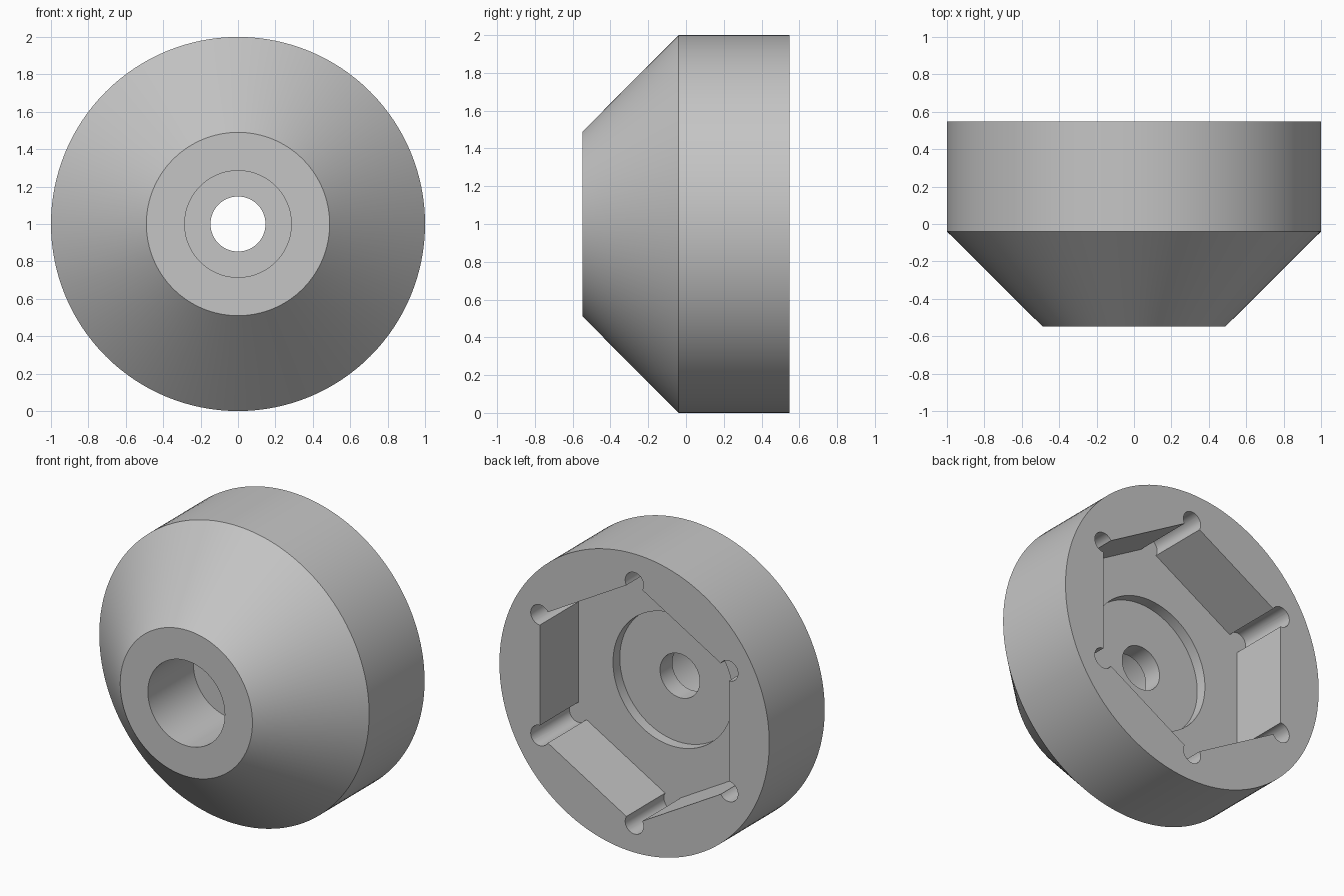
import bpy, bmesh
from math import sin, cos, pi, radians
from mathutils import Vector

cube = bpy.data.objects.get("Cube")
if cube:
    bpy.data.objects.remove(cube, do_unlink=True)

BACK, FRONT = 0.547, -0.547
AXIS_Z = 1.0


def make_object(name, bm):
    bmesh.ops.recalc_face_normals(bm, faces=bm.faces)
    mesh = bpy.data.meshes.new(name)
    bm.to_mesh(mesh)
    bm.free()
    obj = bpy.data.objects.new(name, mesh)
    bpy.context.collection.objects.link(obj)
    return obj


def lathe(name, profile, steps=128):
    """Revolve a closed (radius, y) profile about the y-parallel axis."""
    bm = bmesh.new()
    verts = [bm.verts.new((0, y, AXIS_Z + r)) for r, y in profile]
    edges = [bm.edges.new((v, verts[i - 1])) for i, v in enumerate(verts)]
    bmesh.ops.spin(bm, geom=verts + edges, cent=(0, 0, AXIS_Z), axis=(0, 1, 0),
                   angle=2 * pi, steps=steps)
    bmesh.ops.remove_doubles(bm, verts=bm.verts, dist=1e-4)
    return make_object(name, bm)


def hex_cutter(name, apothem, relief, y0, y1, arc_steps=20):
    """Hexagonal prism with round reliefs on its corners."""
    bm = bmesh.new()
    corner = apothem / cos(pi / 6)
    ring = []
    for k in range(6):
        a = pi / 2 + k * pi / 3
        for i in range(arc_steps + 1):
            b = a + radians(-120 + 240 * i / arc_steps)
            ring.append(bm.verts.new((corner * cos(a) + relief * cos(b), y0,
                                      AXIS_Z + corner * sin(a) + relief * sin(b))))
    face = bm.faces.new(ring)
    ext = bmesh.ops.extrude_face_region(bm, geom=[face], use_keep_orig=True)
    moved = [g for g in ext["geom"] if isinstance(g, bmesh.types.BMVert)]
    bmesh.ops.translate(bm, verts=moved, vec=Vector((0, y1 - y0, 0)))
    return make_object(name, bm)


# Body: tapered front, straight rim, front bore, through hole, rear recess
body = lathe("tapered_hub", [
    (0.285, FRONT), (0.49, FRONT), (1.0, -0.04), (1.0, BACK),
    (0.445, BACK), (0.445, 0.065), (0.147, 0.065), (0.147, -0.065),
    (0.285, -0.065)])

# Hexagonal pocket in the back
cutter = hex_cutter("hex_pocket_cutter", 0.70, 0.068, 0.137, BACK + 0.2)
cutter.hide_render = True
pocket = body.modifiers.new("hex_pocket", 'BOOLEAN')
pocket.operation = 'DIFFERENCE'
pocket.solver = 'EXACT'
pocket.object = cutter

bpy.ops.object.select_all(action='DESELECT')
body.select_set(True)
bpy.context.view_layer.objects.active = body
bpy.ops.object.modifier_apply(modifier=pocket.name)
bpy.data.objects.remove(cutter, do_unlink=True)

# Plain grey finish
grey = bpy.data.materials.new("light_grey")
grey.use_nodes = True
colour = (0.56, 0.56, 0.56, 1)
grey.diffuse_color = colour
grey.node_tree.nodes["Principled BSDF"].inputs["Base Color"].default_value = colour
body.data.materials.clear()
body.data.materials.append(grey)
bpy.ops.object.shade_smooth_by_angle(angle=radians(25))
